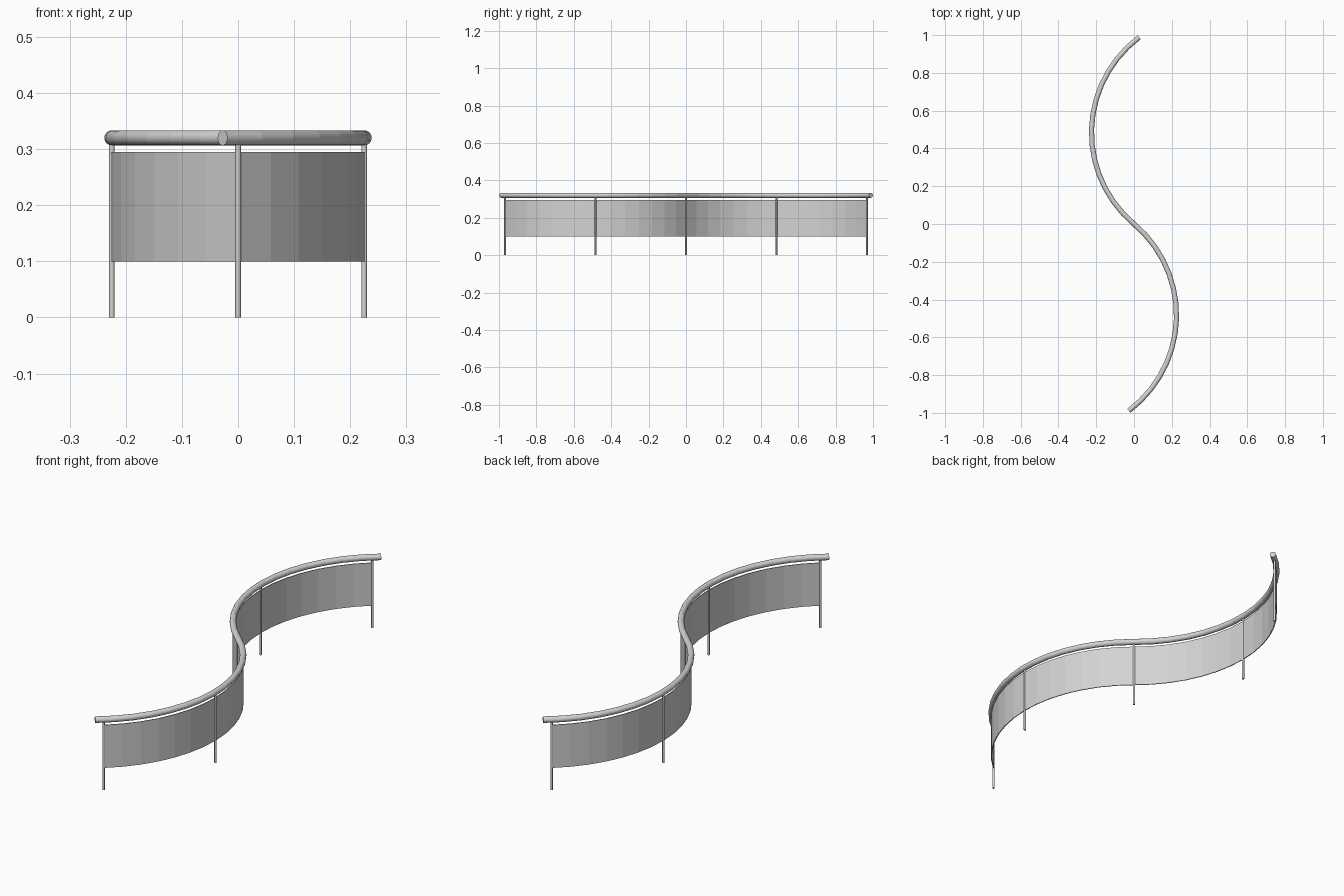
import bpy
import bmesh
from math import sin, cos, pi, radians
from mathutils import Vector

if "Cube" in bpy.data.objects:
    bpy.data.objects.remove(bpy.data.objects["Cube"])

RADIUS = 0.632
CENTRE = Vector((-0.407, -0.4835))
HALF = radians(49.9)      # half sweep of each bend
STEPS = 14

# One grey metal for everything
metal = bpy.data.materials.new("grey metal")
metal.use_nodes = True
grey = (0.65, 0.65, 0.65, 1)
metal.diffuse_color = grey
metal.node_tree.nodes["Principled BSDF"].inputs["Base Color"].default_value = grey


def bend(angle):
    """Point on the front bend; the back bend is its half-turn copy."""
    return CENTRE + RADIUS * Vector((cos(angle), sin(angle)))


def s_path(overrun):
    """S-shaped path whose two ends run past the end posts."""
    start = -HALF - radians(overrun)
    front = [bend(start + (HALF - start) * i / STEPS) for i in range(STEPS)]
    return front + [Vector((0, 0))] + [-p for p in reversed(front)]


def finish(name, bm):
    bmesh.ops.recalc_face_normals(bm, faces=bm.faces[:])
    mesh = bpy.data.meshes.new(name)
    bm.to_mesh(mesh)
    bm.free()
    mesh.materials.append(metal)
    obj = bpy.data.objects.new(name, mesh)
    bpy.context.collection.objects.link(obj)
    return obj


def sweep(name, path, profile, smooth):
    """Sweep a closed profile of (sideways, height) points along a flat path."""
    bm = bmesh.new()
    rings = []
    for i, p in enumerate(path):
        along = path[min(i + 1, len(path) - 1)] - path[max(i - 1, 0)]
        side = Vector((along.y, -along.x)).normalized()
        rings.append([bm.verts.new((*(p + side * u), z)) for u, z in profile])
    n = len(profile)
    for a, b in zip(rings, rings[1:]):
        for k in range(n):
            m = (k + 1) % n
            bm.faces.new((a[k], a[m], b[m], b[k])).smooth = smooth
    bm.faces.new(rings[0])
    bm.faces.new(rings[-1])
    # Crisp joints between the straight sections
    for ring in rings:
        for k in range(n):
            bm.edges.get((ring[k], ring[(k + 1) % n])).smooth = False
    return finish(name, bm)


# Round handrail
tube = [(0.0135 * cos(2 * pi * k / 16), 0.32 + 0.0135 * sin(2 * pi * k / 16))
        for k in range(16)]
sweep("handrail", s_path(3.2), tube, True)

# Thin curved screen below the rail
sheet = [(-0.002, 0.1), (0.002, 0.1), (0.002, 0.295), (-0.002, 0.295)]
sweep("screen_panel", s_path(0), sheet, False)

# Five posts: ends, middles of the bends, and the centre
spots = {"front_end": bend(-HALF), "front_bend": bend(0), "centre": Vector((0, 0)),
         "back_bend": -bend(0), "back_end": -bend(-HALF)}
for place, spot in spots.items():
    bm = bmesh.new()
    bmesh.ops.create_cone(bm, cap_ends=True, segments=12, radius1=0.005,
                          radius2=0.005, depth=0.312)
    bmesh.ops.translate(bm, verts=bm.verts[:], vec=(spot.x, spot.y, 0.156))
    for face in bm.faces:
        face.smooth = len(face.verts) == 4
    for edge in bm.edges:
        edge.smooth = all(f.smooth for f in edge.link_faces)
    finish(place + "_post", bm)
